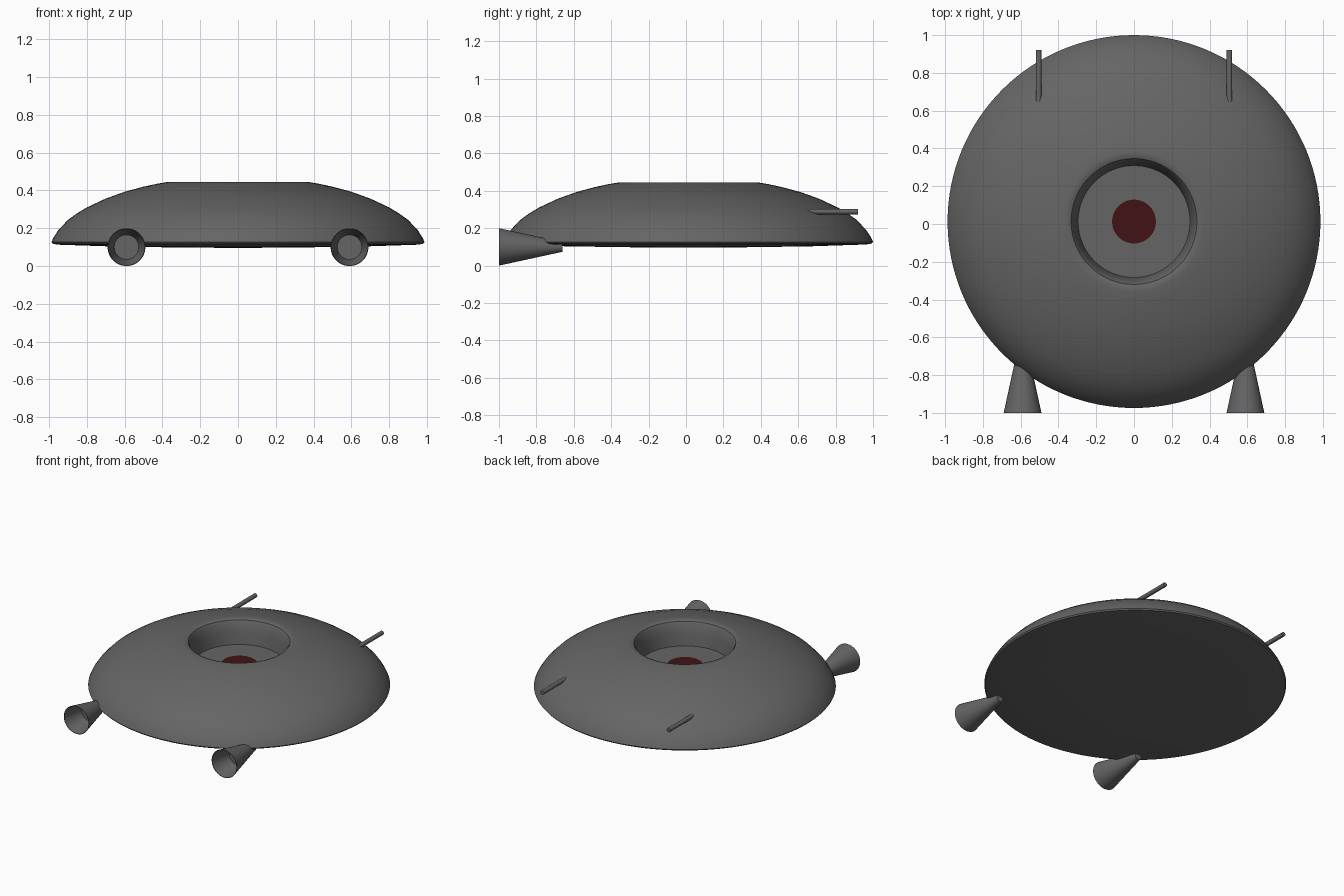
import bpy, bmesh, math
from mathutils import Matrix

if "Cube" in bpy.data.objects:
    bpy.data.objects.remove(bpy.data.objects["Cube"])


def material(name, color):
    mat = bpy.data.materials.new(name)
    mat.diffuse_color = (*color, 1)
    mat.use_nodes = True
    mat.node_tree.nodes["Principled BSDF"].inputs["Base Color"].default_value = mat.diffuse_color
    return mat


def lathe(name, profile, segments, matrix, mat, angle=35):
    """Revolve (radius, height) points about local z; radius 0 closes with a pole."""
    bm = bmesh.new()
    verts = [bm.verts.new((r, 0, z)) for r, z in profile]
    edges = [bm.edges.new(pair) for pair in zip(verts, verts[1:])]
    bmesh.ops.spin(bm, geom=verts + edges, axis=(0, 0, 1), cent=(0, 0, 0),
                   angle=2 * math.pi, steps=segments, use_merge=True)
    bmesh.ops.remove_doubles(bm, verts=bm.verts, dist=1e-5)
    bmesh.ops.recalc_face_normals(bm, faces=bm.faces)
    bm.transform(matrix)
    mesh = bpy.data.meshes.new(name)
    bm.to_mesh(mesh)
    bm.free()
    mesh.materials.append(mat)
    obj = bpy.data.objects.new(name, mesh)
    bpy.context.collection.objects.link(obj)
    bpy.ops.object.select_all(action='DESELECT')
    obj.select_set(True)
    bpy.context.view_layer.objects.active = obj
    bpy.ops.object.shade_smooth_by_angle(angle=math.radians(angle))
    return obj


CY = 0.013      # hull centre in y
FLOOR = 0.278   # height of the recessed floor
hull_place = Matrix.Translation((0, CY, 0))
grey = material("dark_grey", (0.13, 0.13, 0.13))
red = material("red_light", (0.055, 0.007, 0.007))

# Saucer hull: shallow belly, domed top, sunken well in the middle
lathe("hull", [
    (0, 0.096), (0.30, 0.098), (0.65, 0.103), (0.95, 0.113), (0.98, 0.118),
    (0.987, 0.127), (0.975, 0.153), (0.95, 0.191), (0.90, 0.244),
    (0.85, 0.280), (0.80, 0.310), (0.70, 0.357), (0.60, 0.393),
    (0.50, 0.420), (0.43, 0.435), (0.37, 0.445), (0.35, 0.445),
    (0.333, 0.438), (0.322, 0.42), (0.308, 0.36), (0.296, FLOOR), (0, FLOOR),
], 128, hull_place, grey)

# Red light on the well floor
lathe("centre_light", [(0.116, FLOOR), (0.116, FLOOR + 0.004), (0, FLOOR + 0.004)],
      64, hull_place, red)

for side, sx in (("left", -1), ("right", 1)):
    # Hollow cone thruster opening to the front; local z runs along +y
    along_y = Matrix.Rotation(-math.pi / 2, 4, 'X')
    lathe(side + "_thruster", [
        (0, 0.34), (0.026, 0.34), (0.1, 0), (0.097, 0), (0.065, 0.15), (0, 0.15),
    ], 48, Matrix.Translation((sx * 0.59, -1, 0.1)) @ along_y, grey)

    # Thin rod sticking out of the rear of the dome
    lathe(side + "_rod", [
        (0, 0), (0.015, 0), (0.015, 0.32), (0, 0.32),
    ], 24, Matrix.Translation((sx * 0.505, 0.60, 0.289)) @ along_y, grey)
